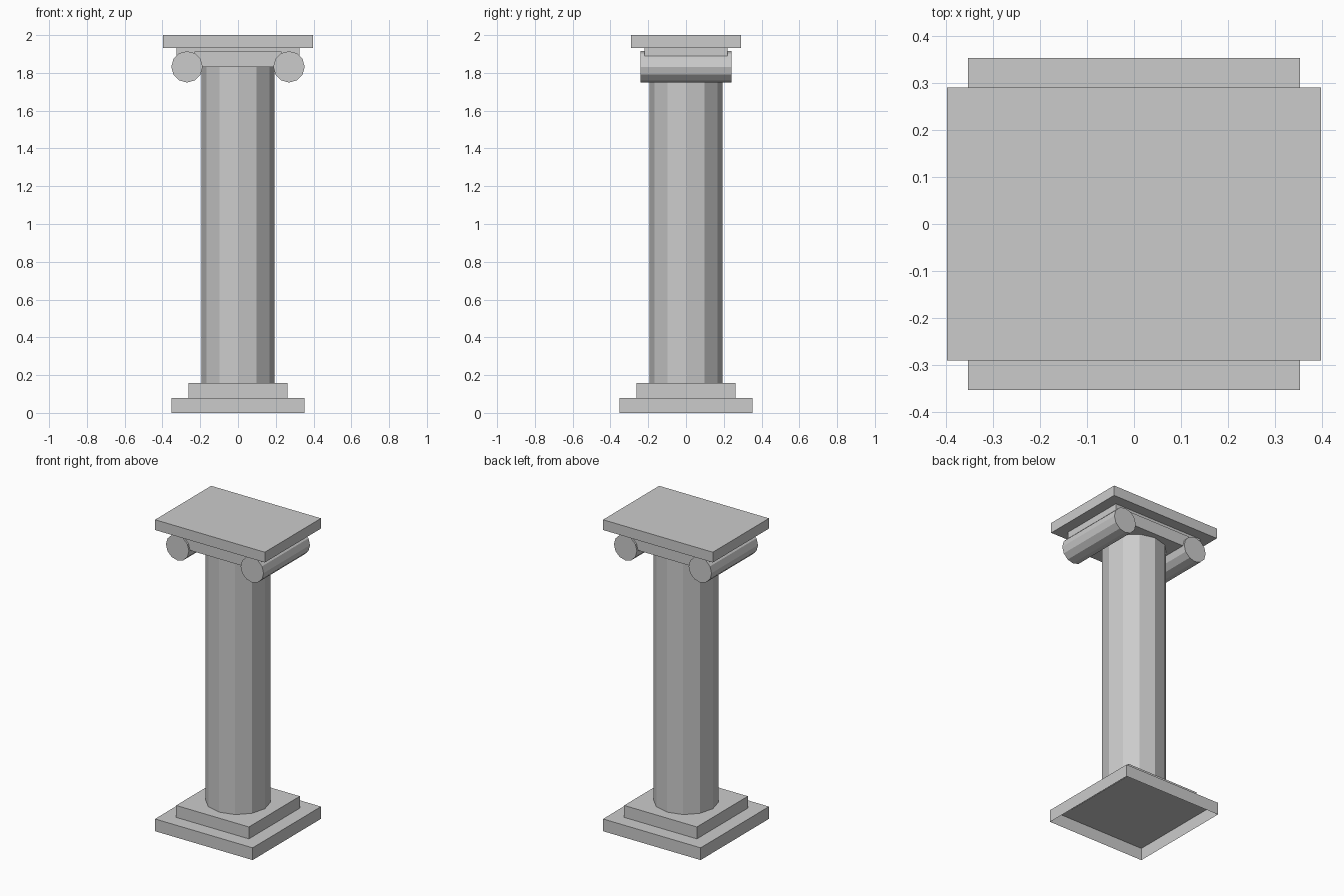
import bpy, bmesh, math
from mathutils import Matrix

if "Cube" in bpy.data.objects:
    bpy.data.objects.remove(bpy.data.objects["Cube"])


def finish(name, bm):
    bmesh.ops.recalc_face_normals(bm, faces=bm.faces)
    mesh = bpy.data.meshes.new(name)
    bm.to_mesh(mesh)
    bm.free()
    obj = bpy.data.objects.new(name, mesh)
    bpy.context.collection.objects.link(obj)
    return obj


def box(name, hx, hy, z0, z1, open_bottom=False):
    """Box centred on the axis, given half sizes and a height range."""
    bm = bmesh.new()
    m = Matrix.Translation((0, 0, (z0 + z1) / 2)) @ Matrix.Diagonal((2 * hx, 2 * hy, z1 - z0, 1))
    bmesh.ops.create_cube(bm, size=1, matrix=m)
    if open_bottom:
        bm.normal_update()
        low = [f for f in bm.faces if f.normal.z < -0.9]
        bmesh.ops.delete(bm, geom=low, context='FACES')
    return finish(name, bm)


def prism(name, radius, length, matrix, sides=12):
    """Faceted cylinder whose corners lie on the axes."""
    bm = bmesh.new()
    bmesh.ops.create_cone(bm, cap_ends=True, segments=sides, radius1=radius,
                          radius2=radius, depth=length, matrix=matrix)
    return finish(name, bm)


# Stepped base, hollow underneath
box("plinth", 0.353, 0.353, 0.0, 0.08, open_bottom=True)
box("base_step", 0.263, 0.263, 0.077, 0.158)

# Twelve-sided shaft
prism("shaft", 0.194, 1.675, Matrix.Translation((0, 0, 0.158 + 1.675 / 2)))

# Scroll rolls on each side of the capital
for side, label in ((-1, "left"), (1, "right")):
    m = Matrix.Translation((side * 0.27, 0, 1.832)) @ Matrix.Rotation(math.pi / 2, 4, 'X')
    prism(label + "_scroll", 0.083, 0.48, m)

# Capital block between the scrolls, neck block and top slab
box("capital_block", 0.23, 0.228, 1.832, 1.912)
box("neck_block", 0.325, 0.22, 1.885, 1.935)
box("top_slab", 0.397, 0.29, 1.933, 2.0)
